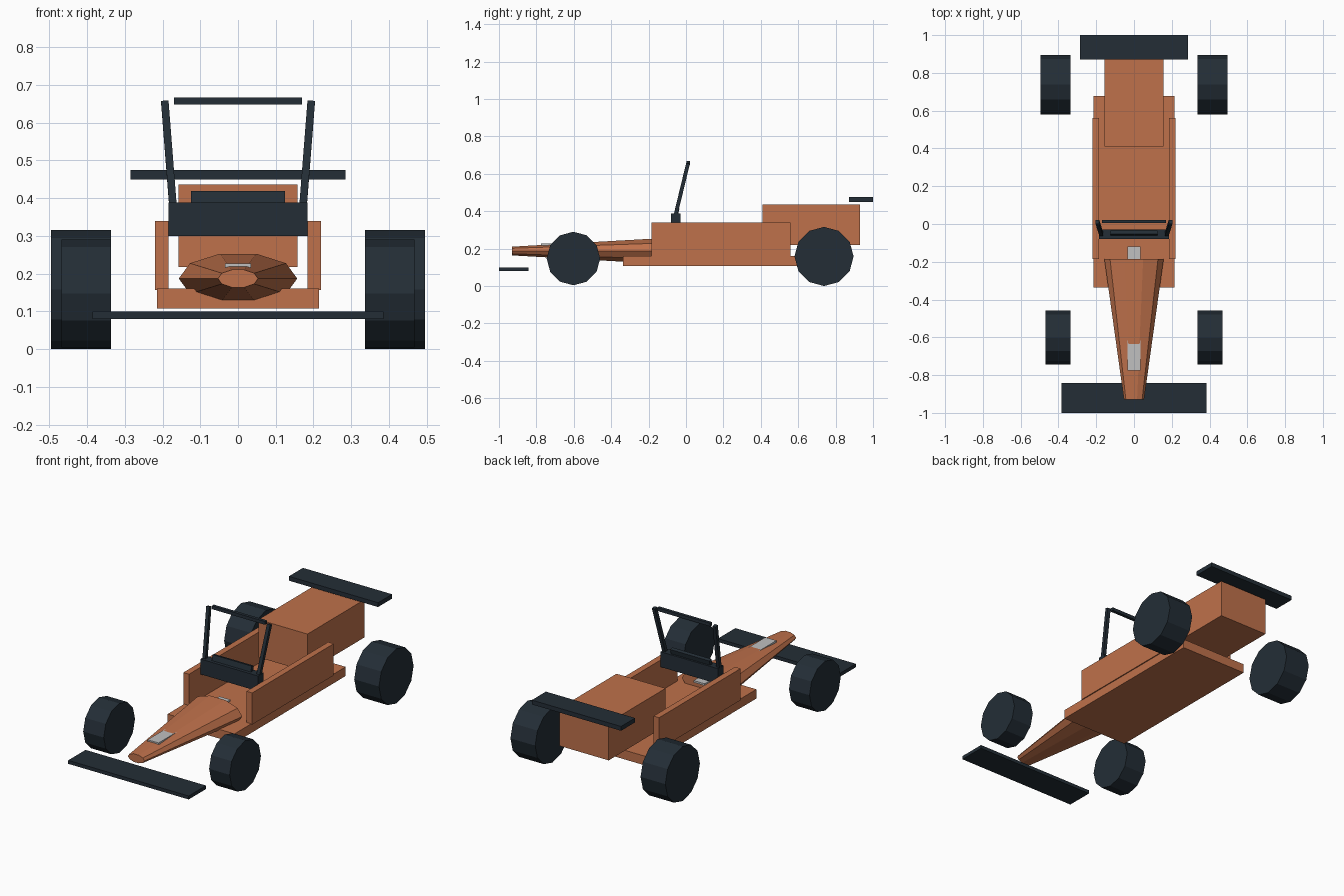
import bpy, bmesh, math
from mathutils import Vector, Matrix

cube = bpy.data.objects.get("Cube")
if cube:
    bpy.data.objects.remove(cube, do_unlink=True)


def material(name, rgb):
    m = bpy.data.materials.new(name)
    m.use_nodes = True
    m.diffuse_color = (*rgb, 1)
    bsdf = next(n for n in m.node_tree.nodes if n.type == 'BSDF_PRINCIPLED')
    bsdf.inputs["Base Color"].default_value = (*rgb, 1)
    return m


ORANGE = material("burnt_orange", (0.52, 0.165, 0.07))
DARK = material("dark_slate", (0.017, 0.027, 0.037))
GREY = material("light_grey", (0.53, 0.53, 0.53))


def finish(name, bm, mat):
    bmesh.ops.recalc_face_normals(bm, faces=bm.faces)
    mesh = bpy.data.meshes.new(name)
    bm.to_mesh(mesh)
    bm.free()
    mesh.materials.append(mat)
    ob = bpy.data.objects.new(name, mesh)
    bpy.context.collection.objects.link(ob)
    return ob


def box(name, mat, xs, ys, zs, tilt=0):
    """Box between limits, optionally leaned back about x."""
    lo, hi = Vector((xs[0], ys[0], zs[0])), Vector((xs[1], ys[1], zs[1]))
    bm = bmesh.new()
    bmesh.ops.create_cube(bm, size=1, matrix=Matrix.Translation((lo + hi) / 2)
                          @ Matrix.Rotation(-tilt, 4, 'X')
                          @ Matrix.Diagonal((*(hi - lo), 1)))
    return finish(name, bm, mat)


def strut(name, mat, start, end, width):
    """Square bar from one point to another."""
    a, b = Vector(start), Vector(end)
    bm = bmesh.new()
    turn = Vector((0, 0, 1)).rotation_difference(b - a).to_matrix().to_4x4()
    bmesh.ops.create_cube(bm, size=1, matrix=Matrix.Translation((a + b) / 2) @ turn
                          @ Matrix.Diagonal((width, width, (b - a).length, 1)))
    return finish(name, bm, mat)


def wheel(name, x0, x1, y, z, radius):
    bm = bmesh.new()
    bmesh.ops.create_cone(bm, cap_ends=True, segments=12, radius1=radius,
                          radius2=radius, depth=abs(x1 - x0),
                          matrix=Matrix.Translation(((x0 + x1) / 2, y, z))
                          @ Matrix.Rotation(math.pi / 2, 4, 'Y'))
    return finish(name, bm, DARK)


# Body
box("floor_pan", ORANGE, (-0.214, 0.214), (-0.337, 0.677), (0.107, 0.16))
box("engine_cover", ORANGE, (-0.157, 0.157), (0.41, 0.93), (0.218, 0.436))

# Tapered ten-sided nose
bm = bmesh.new()
rings = []
for y, rx, rz in ((-0.93, 0.053, 0.0245), (-0.185, 0.157, 0.069)):
    angles = [i * math.tau / 10 for i in range(10)]
    rings.append([bm.verts.new((rx * math.cos(a), y, 0.187 + rz * math.sin(a)))
                  for a in angles])
    bm.faces.new(rings[-1])
for i in range(10):
    j = (i + 1) % 10
    bm.faces.new((rings[0][i], rings[0][j], rings[1][j], rings[1][i]))
finish("nose", bm, ORANGE)

# Strip running through the nose and showing at both ends
box("nose_strip", GREY, (-0.035, 0.035), (-0.775, -0.12), (0.216, 0.227))

# Wings
box("front_wing", DARK, (-0.385, 0.385), (-1.0, -0.842), (0.08, 0.1))
box("rear_wing", DARK, (-0.285, 0.285), (0.872, 1.0), (0.45, 0.475))

# Cockpit bulkhead and roll hoop
box("bulkhead", DARK, (-0.184, 0.184), (-0.08, -0.03), (0.3, 0.388))
box("bulkhead_lip", DARK, (-0.125, 0.125), (-0.061, -0.041), (0.36, 0.418),
    tilt=math.radians(13))
box("roll_hoop_bar", DARK, (-0.17, 0.17), (0.004, 0.022), (0.648, 0.667))

# Mirrored parts
for side, s in (("left", 1), ("right", -1)):
    box("side_panel_" + side, ORANGE, sorted((s * 0.184, s * 0.22)),
        (-0.185, 0.56), (0.157, 0.34))
    strut("roll_hoop_post_" + side, DARK, (s * 0.172, -0.057, 0.375),
          (s * 0.194, 0.011, 0.656), 0.02)
    wheel("front_wheel_" + side, s * 0.337, s * 0.468, -0.602, 0.147, 0.143)
    wheel("rear_wheel_" + side, s * 0.337, s * 0.495, 0.738, 0.158, 0.158)
